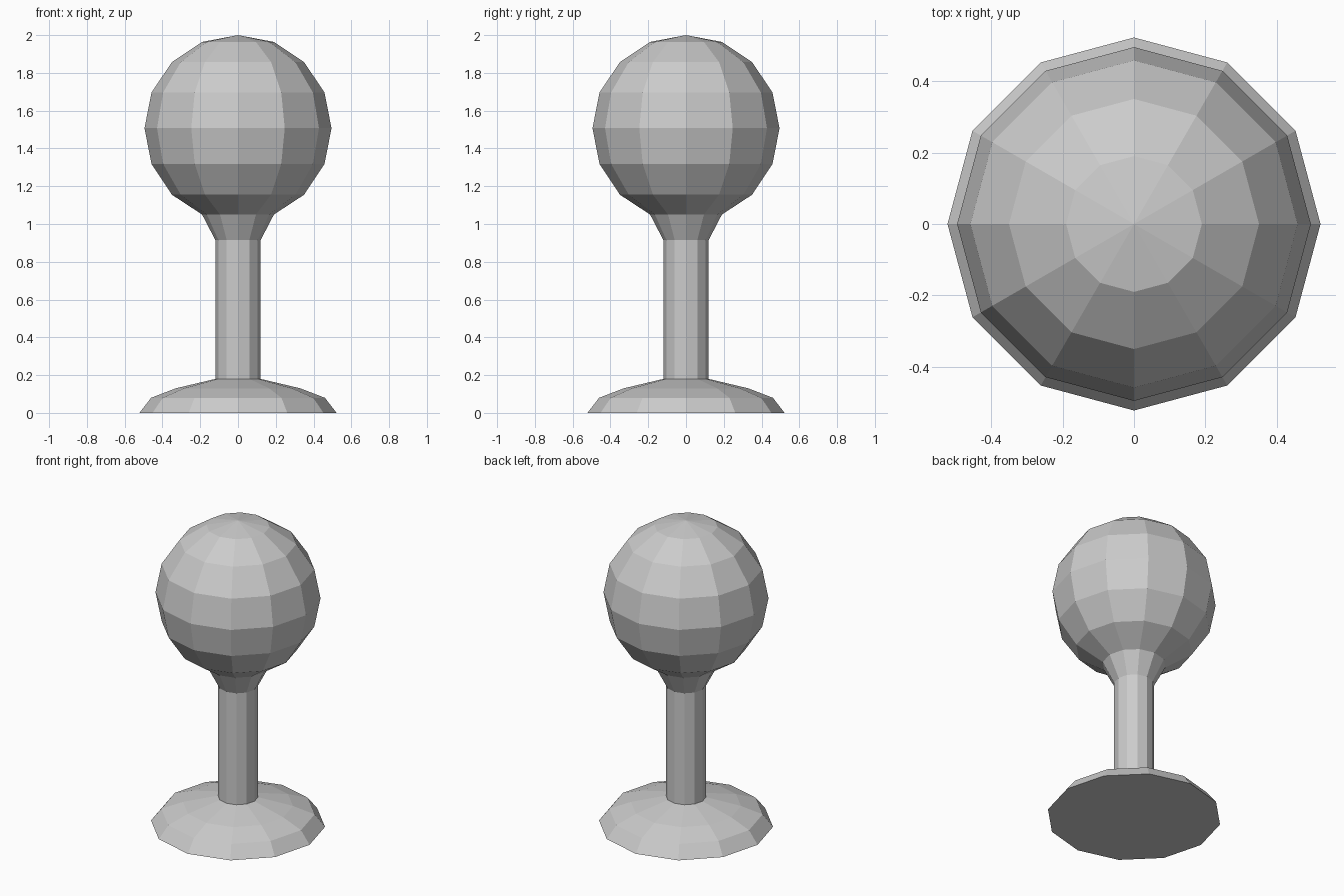
import bpy
import bmesh
from math import cos, sin, tau

SIDES = 12

cube = bpy.data.objects.get("Cube")
if cube:
    bpy.data.objects.remove(cube, do_unlink=True)

grey = bpy.data.materials.new("plain_grey")
grey.use_nodes = True
colour = (0.6, 0.6, 0.6, 1.0)
grey.diffuse_color = colour
grey.node_tree.nodes["Principled BSDF"].inputs["Base Color"].default_value = colour


def lathe(name, profile):
    """Spin a (radius, height) profile, listed from bottom to top, into a flat-sided part."""
    bm = bmesh.new()
    rings = []
    for r, z in profile:
        if r == 0:
            rings.append([bm.verts.new((0, 0, z))] * SIDES)
        else:
            rings.append([bm.verts.new((r * cos(tau * i / SIDES), r * sin(tau * i / SIDES), z))
                          for i in range(SIDES)])
    for low, high in zip(rings, rings[1:]):
        for i in range(SIDES):
            j = (i + 1) % SIDES
            corners = [low[i], low[j], high[j], high[i]]
            bm.faces.new(list(dict.fromkeys(corners)))
    # Close open ends
    if profile[0][0]:
        bm.faces.new(rings[0][::-1])
    if profile[-1][0]:
        bm.faces.new(rings[-1])
    bmesh.ops.recalc_face_normals(bm, faces=bm.faces)
    mesh = bpy.data.meshes.new(name)
    bm.to_mesh(mesh)
    bm.free()
    mesh.materials.append(grey)
    obj = bpy.data.objects.new(name, mesh)
    bpy.context.collection.objects.link(obj)
    return obj


# Low domed foot
lathe("base", [(0.522, 0), (0.46, 0.08), (0.33, 0.13), (0.12, 0.18)])

# Straight stem flaring into the neck under the ball
lathe("stem", [(0.12, 0.17), (0.12, 0.915), (0.19, 1.05)])

# Faceted ball
lathe("ball", [(0.19, 1.05), (0.35, 1.155), (0.458, 1.318), (0.495, 1.507),
               (0.458, 1.696), (0.35, 1.857), (0.19, 1.964), (0, 2.0)])
